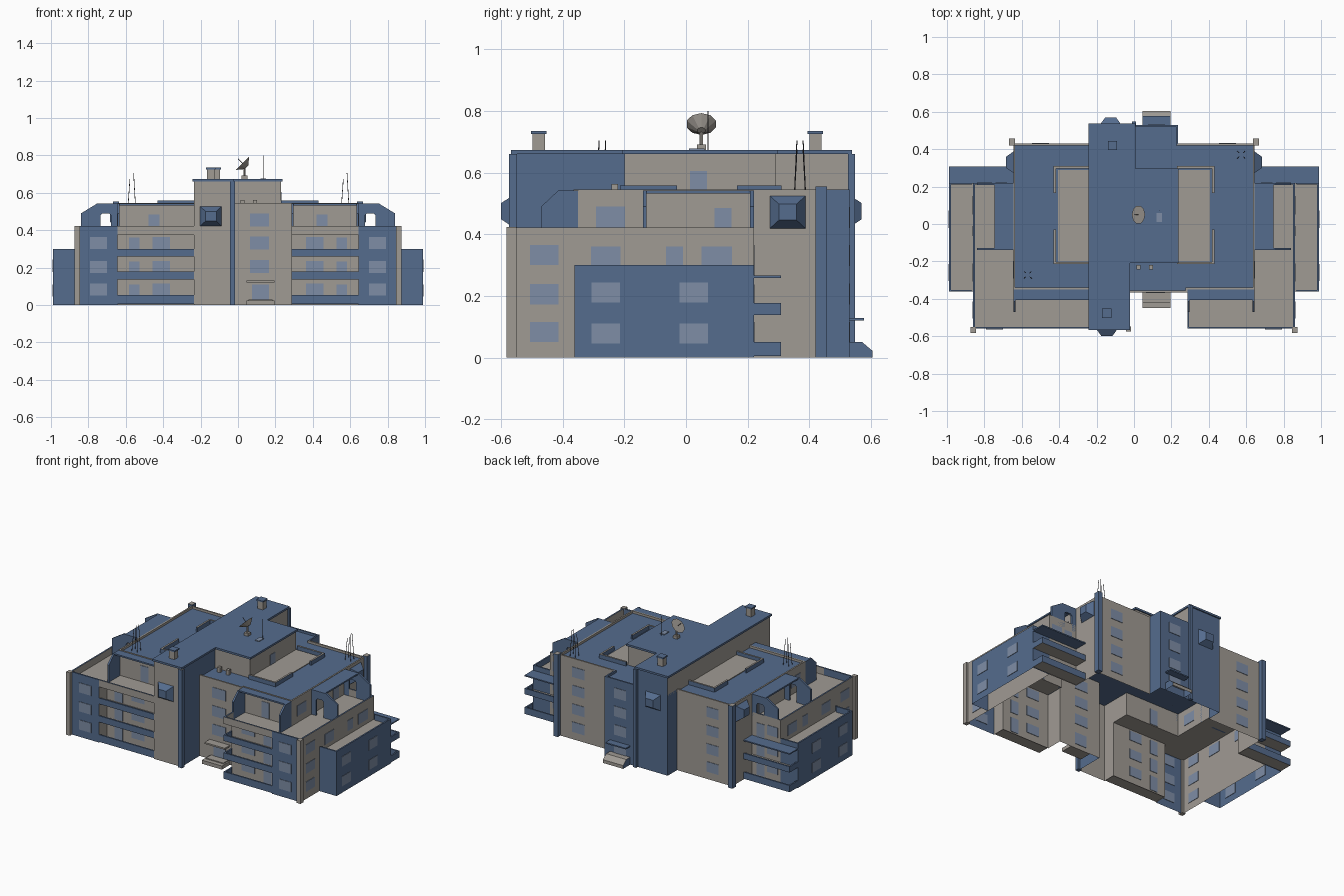
import bpy, bmesh, math
from mathutils import Vector, Matrix

if "Cube" in bpy.data.objects:
    bpy.data.objects.remove(bpy.data.objects["Cube"])

COLS = {'g': ("stone grey", (.35, .325, .295)), 'b': ("slate blue", (.09, .15, .27)),
        'w': ("window glass", (.21, .27, .38)), 'd': ("dark metal", (.06, .06, .07))}
MATS, IDX = [], {}
for k, (n, c) in COLS.items():
    m = bpy.data.materials.new(n)
    m.diffuse_color = (*c, 1)
    m.use_nodes = True
    m.node_tree.nodes["Principled BSDF"].inputs["Base Color"].default_value = m.diffuse_color
    IDX[k] = len(MATS)
    MATS.append(m)


def make(name, verts, faces, cols, s=1):
    """Mesh object from faces with colour codes; s=-1 mirrors in x."""
    me = bpy.data.meshes.new(name)
    fs = [f if s > 0 else f[::-1] for f in faces]
    me.from_pydata([(x * s, y, z) for x, y, z in verts], [], fs)
    for m in MATS:
        me.materials.append(m)
    for p, c in zip(me.polygons, cols):
        p.material_index = IDX[c]
    ob = bpy.data.objects.new(name, me)
    bpy.context.collection.objects.link(ob)
    return ob


def offset(poly, d):
    """Move the edges of a right-angled counter-clockwise outline outwards by d."""
    out, n = [], len(poly)
    for i in range(n):
        p, q, r = (Vector(poly[(i + k) % n]) for k in (-1, 0, 1))
        a, b = (q - p).normalized(), (r - q).normalized()
        na, nb = Vector((a.y, -a.x)), Vector((b.y, -b.x))
        o = q + d * (na if na.dot(nb) > .9 else na + nb)
        out.append((o.x, o.y))
    return out


def prism(name, poly, z0, z1, walls, top=None, bottom=None, s=1, ztop=None):
    """Walls per edge colour ('-' = none), optional top and bottom."""
    n = len(poly)
    v = [(x, y, z0) for x, y in poly] + [(x, y, z1) for x, y in poly]
    f, c = [], []
    walls = walls * n if len(walls) == 1 else walls
    for i, w in enumerate(walls):
        if w != '-':
            j = (i + 1) % n
            f.append((i, j, n + j, n + i))
            c.append(w)
    if top:
        v += [(x, y, z1 if ztop is None else ztop) for x, y in poly]
        f.append(tuple(range(2 * n, 3 * n)))
        c.append(top)
    if bottom:
        f.append(tuple(range(n))[::-1])
        c.append(bottom)
    return make(name, v, f, c, s)


def rect(x0, x1, y0, y1):
    return [(x0, y0), (x1, y0), (x1, y1), (x0, y1)]


def box(name, x0, x1, y0, y1, z0, z1, c='g', top=None, s=1):
    return prism(name, rect(x0, x1, y0, y1), z0, z1, c, top or c, c, s)


def tray(name, poly, z0, z1, walls, floor='g', t=.01, s=1):
    """Floor with parapets or railings along the coloured edges."""
    n, q = len(poly), offset(poly, -t)
    v = [(x, y, z) for z in (z0, z1) for x, y in poly] + [(x, y, z) for z in (z0, z1) for x, y in q]
    f, c = [], []
    for i, w in enumerate(walls):
        j = (i + 1) % n
        if w != '-':
            f += [(i, j, n + j, n + i), (n + i, n + j, 3 * n + j, 3 * n + i), (2 * n + j, 2 * n + i, 3 * n + i, 3 * n + j)]
            c += [w, 'b' if w == 'g' and floor == 'g' else w, w]
    if floor:
        f.append(tuple(range(n)))
        c.append(floor)
    return make(name, v, f, c, s)


def window(axis, pos, u, w, z0, z1, s=1, name="window"):
    e = .003
    if axis == 'y':
        box(name, u - w / 2, u + w / 2, pos - e, pos + e, z0, z1, 'w', s=s)
    else:
        box(name, pos - e, pos + e, u - w / 2, u + w / 2, z0, z1, 'w', s=s)


def fin(name, w, cut, door, place, s):
    """Chamfered terrace screen, place(u, t, z) puts it in the world."""
    p = [(0, .375)]
    if door:
        p += [(.035, .375), (.035, .48), (.045, .49), (.08, .49), (.09, .48), (.09, .375)]
    p += [(w, .375), (w, .49), (w - cut, .542), (0, .542)]
    n = len(p)
    v = [place(u, t, z) for t in (-.006, .006) for u, z in p]
    f = [tuple(range(n)), tuple(range(2 * n - 1, n - 1, -1))]
    f += [(i, n + i, n + (i + 1) % n, (i + 1) % n) for i in range(n)]
    make(name, v, f, 'b' * len(f), s)


def bay(name, c, out, w, h, d=.04, s=1):
    """Tapered bay window."""
    o, side, up = Vector(out), Vector((-out[1], out[0], 0)), Vector((0, 0, 1))
    v = [Vector(c) + o * dd + side * a * w / 2 * k + up * (b * h / 2 * k)
         for k, dd in ((1, 0), (.5, d)) for a, b in ((-1, -1), (1, -1), (1, 1), (-1, 1))]
    f = [(i, (i + 1) % 4, 4 + (i + 1) % 4, 4 + i) for i in range(4)] + [(4, 5, 6, 7)]
    make(name, v, f, 'bbbbb', s)


# Main walls: lower floors, upper floor with roof, rooftop block
lower = [(-.86, -.56), (-.645, -.56), (-.645, -.475), (-.235, -.475), (-.235, -.56), (-.03, -.56),
         (-.03, -.365), (.285, -.365), (.285, -.475), (.645, -.475), (.645, -.56), (.86, -.56),
         (.86, .22), (.645, .22), (.645, .43), (.235, .43), (.235, .53), (-.235, .53),
         (-.235, .43), (-.645, .43), (-.645, .22), (-.86, .22)]
prism("lower_walls", lower, 0, .375, "bggggbggggbggggbbbgggg")
upper = [(-.645, -.35), (-.235, -.35), (-.235, -.56), (-.03, -.56), (-.03, -.365), (.285, -.365),
         (.285, -.35), (.645, -.35), (.645, .43), (.235, .43), (.235, .53), (-.235, .53),
         (-.235, .43), (-.645, .43)]
prism("upper_walls", upper, .375, .53, "gggbgggggbbbgg", 'b')
tray("roof_parapet", upper, .53, .545, "g--bgggggbbbgg", None)
block = [(-.235, -.56), (-.03, -.56), (-.03, -.2), (.23, -.2), (.23, .29), (0, .29), (0, .53), (-.235, .53)]
prism("rooftop_block", block, .53, .66, "gbggggbg")
prism("rooftop_slab", offset(block, .008), .66, .673, 'b', 'b', 'b')
window('x', .23, .04, .055, .535, .605, name="roof_door")

for s in (1, -1):
    xi = .285 if s > 0 else .235
    # Wing terraces and side annexe
    tray("terrace", [(xi, -.56), (.645, -.56), (.86, -.56), (.86, .22), (.645, .22), (.645, -.35), (xi, -.35)],
         .375, .422, "gbgg--" + ("g" if s > 0 else "-"), s=s)
    annexe = rect(.86, .988, -.362, .22)
    prism("annexe_walls", annexe, 0, .262, "bbb-", s=s)
    tray("annexe_roof", annexe, .262, .3, "bbb-", s=s)
    # Front and back balconies
    for k, (z0, z1) in enumerate(((.005, .053), (.138, .18), (.26, .3))):
        tray("front_balcony", rect(xi, .645, -.56, -.475), z0, z1, "b--" + ("b" if s > 0 else "-"), s=s)
        if k < 2:
            tray("back_balcony", rect(.645, .988, .22, .308), z0, z1 - .003, "-bb-", s=s)
            for u, w in ((-.26, .092), (.025, .092)):
                window('x', .988, u, w, z0 + .04, z0 + .106, s)
        zb = (.05, .172, .3)[k]
        window('y', -.56, .745, .09, zb, zb + .065, s)
        window('x', .86, -.46, .092, zb, zb + .066, s)
        window('y', -.475, .41, .095, zb, zb + .065, s)
        window('y', -.475, .555, .058, z0 + .005, zb + .06, s, "balcony_door")
        window('y', .22, .71, .06, z0 + .005, zb + .06, s, "balcony_door")
        window('y', .22, .8, .08, zb, zb + .065, s)
    box("back_balcony_canopy", .645, .988, .22, .308, .258, .266, 'b', s=s)
    for u, w in ((-.26, .095), (-.037, .055), (.1, .098)):
        window('x', .86, u, w, .29, .36, s)
    for zb in (.05, .172, .297, .42):
        window('y', .43, .5, .09, zb, zb + .068, s)
    window('y', -.35, .45, .058, .38, .485, s, "terrace_door")
    window('x', .645, .12, .055, .38, .485, s, "terrace_door")
    window('x', .645, -.245, .095, .42, .49, s)
    # Terrace canopies, screens and bays
    box("front_canopy", xi, .645, -.405, -.35, .532, .542, 'b', s=s)
    box("side_canopy", .645, .745, -.14, .22, .532, .542, 'b', s=s)
    for x in ((.291, .639) if s > 0 else (.639,)):
        fin("front_screen", .12, .055, False, lambda u, t, z: (x + t, -.35 - u, z), s)
    for y in (-.134, .214):
        fin("side_screen", .195, .085, True, lambda u, t, z: (.645 + u, y + t, z), s)
    bay("side_bay", (.645, .33, .472), (1, 0, 0), .115, .105, s=s)
    # Corner pillars
    box("wing_pillar", .845, .873, -.582, -.55, 0, .424, s=s)
    box("back_pillar", .635, .667, .42, .458, 0, .555, 'b', 'g', s)
    # Roof courts with low corner walls
    box("roof_court", .23, .405, -.2, .29, .531, .536, s=s)
    for y0, y1, o in ((.298, .31, .165), (-.215, -.203, -.03)):
        box("court_wall", .23, .43, y0, y1, .53, .558, 'b', 'g', s)
        box("court_wall", .418, .43, min(y0, o), max(y1, o), .53, .558, 'b', 'g', s)

# Tower details
bay("front_bay", (-.145, -.56, .475), (0, -1, 0), .115, .105)
bay("back_bay", (-.125, .53, .475), (0, 1, 0), .115, .105)
box("tower_pillar", -.043, -.015, -.575, -.548, 0, .66, 'b', 'g')
box("back_tower_pillar", -.012, .012, .525, .548, 0, .66, 'b')
for zb in (.172, .297, .42):
    window('y', -.365, .115, .1, zb, zb + .07)
    window('y', .53, .12, .09, zb, zb + .068)
for x, y in ((-.145, -.478), (-.115, .42)):
    box("chimney", x - .02, x + .02, y - .02, y + .02, .67, .726)
    box("chimney_cap", x - .025, x + .025, y - .025, y + .025, .726, .735, 'b')
for x in (.025, .09):
    box("roof_vent", x - .011, x + .011, -.242, -.22, .53, .563)

# Entrances
box("front_entrance_canopy", .045, .195, -.42, -.365, .122, .132)
box("front_step", .045, .195, -.45, -.365, 0, .024)
box("front_upper_step", .055, .185, -.42, -.365, .024, .03)
window('y', -.365, .12, .09, .03, .11, name="front_door")
box("back_entrance_canopy", .045, .195, .53, .578, .12, .128, 'b')
window('y', .53, .12, .09, .05, .115, name="back_door")
prof = [(.53, 0), (.605, 0), (.605, .022), (.572, .05), (.53, .05)]
make("back_porch", [(x, y, z) for x in (.045, .195) for y, z in prof],
     [(4, 3, 2, 1, 0), (5, 6, 7, 8, 9), (1, 2, 7, 6), (2, 3, 8, 7), (3, 4, 9, 8)], "bbggg")


# Rooftop antennas and dish
def rod(name, a, b, r, c='d', n=5, r2=None):
    a, b = Vector(a), Vector(b)
    bm = bmesh.new()
    bmesh.ops.create_cone(bm, cap_ends=True, segments=n, radius1=r, radius2=r if r2 is None else r2,
                          depth=(b - a).length)
    rot = (b - a).to_track_quat('Z', 'Y').to_matrix().to_4x4()
    bm.transform(Matrix.Translation((a + b) / 2) @ rot)
    me = bpy.data.meshes.new(name)
    bm.to_mesh(me)
    bm.free()
    me.materials.append(MATS[IDX[c]])
    bpy.context.collection.objects.link(bpy.data.objects.new(name, me))


for x, y in ((.573, .37), (-.568, -.272)):
    for i in (-1, 1):
        for j in (-1, 1):
            rod("antenna_pole", (x + i * .02, y + j * .018, .53), (x + i * .01, y + j * .01, .69 + .015 * i), .0018)
rod("whip_antenna", (.135, .072, .67), (.135, .072, .8), .0018)
box("antenna_base", .12, .15, .01, .06, .672, .678, 'w')
box("dish_base", .02, .05, .035, .065, .673, .692)
rod("dish_mast", (.035, .05, .69), (.035, .05, .745), .006, 'g')
rod("dish_bowl", (.045, .05, .737), (.024, .05, .758), .014, 'g', 10, .05)
rod("dish_feed", (.024, .05, .758), (.0, .05, .782), .002)
